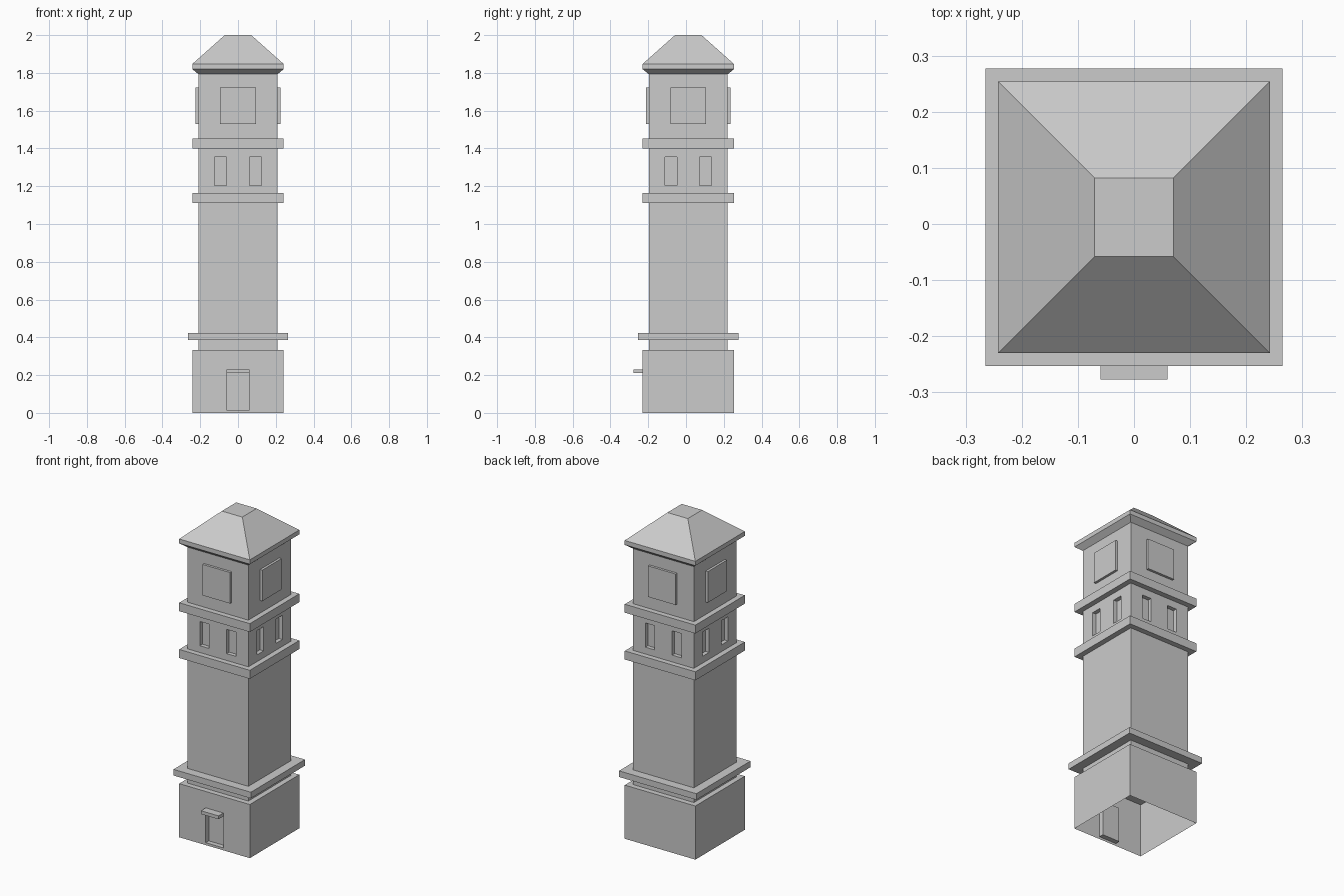
import bpy, bmesh
from math import pi
from mathutils import Matrix, Vector

if "Cube" in bpy.data.objects:
    bpy.data.objects.remove(bpy.data.objects["Cube"])

CY = 0.012      # tower axis, shifted back because the door canopy sticks out in front
BASE, SHAFT = 0.242, 0.209


def finish(name, bm):
    me = bpy.data.meshes.new(name)
    bm.to_mesh(me)
    bm.free()
    ob = bpy.data.objects.new(name, me)
    bpy.context.collection.objects.link(ob)
    return ob


def stack(name, profile):
    """Square tower part from (half width, z) rings, capped at both ends."""
    bm = bmesh.new()
    rings = [[bm.verts.new((sx * h, CY + sy * h, z))
              for sx, sy in ((-1, -1), (1, -1), (1, 1), (-1, 1))] for h, z in profile]
    for a, b in zip(rings, rings[1:]):
        for i in range(4):
            j = (i + 1) % 4
            bm.faces.new((a[i], a[j], b[j], b[i]))
    bm.faces.new(rings[0][::-1])
    bm.faces.new(rings[-1])
    return finish(name, bm)


def boxes(name, items, sides=1):
    """Boxes (x0, x1, y0, y1, z0, z1) relative to the axis, repeated round it."""
    bm = bmesh.new()
    for s in range(sides):
        rot = Matrix.Translation((0, CY, 0)) @ Matrix.Rotation(s * pi / 2, 4, 'Z')
        for x0, x1, y0, y1, z0, z1 in items:
            mid = Vector((x0 + x1, y0 + y1, z0 + z1)) / 2
            m = rot @ Matrix.Translation(mid) @ Matrix.Diagonal((x1 - x0, y1 - y0, z1 - z0, 1))
            bmesh.ops.create_cube(bm, size=1, matrix=m)
    return finish(name, bm)


def carve(ob, cutter):
    """Cut recesses, bake the result and drop the cutter."""
    mod = ob.modifiers.new("recess", 'BOOLEAN')
    mod.object, mod.operation, mod.solver = cutter, 'DIFFERENCE', 'EXACT'
    dg = bpy.context.evaluated_depsgraph_get()
    me = bpy.data.meshes.new_from_object(ob.evaluated_get(dg))
    ob.modifiers.clear()
    ob.data = me
    bpy.data.objects.remove(cutter)


# Base block with recessed doorway and open underside
base = stack("base", [(BASE, 0), (BASE, 0.332)])
carve(base, boxes("door_cutter", [(-0.06, 0.06, -0.3, -BASE + 0.03, 0.015, 0.215)]))
bm = bmesh.new()
bm.from_mesh(base.data)
bmesh.ops.delete(bm, geom=[f for f in bm.faces if all(v.co.z < 0.001 for v in f.verts)],
                 context='FACES')
bm.to_mesh(base.data)
bm.free()

# Canopy over the door
boxes("door_canopy", [(-0.06, 0.06, -0.289, -BASE + 0.03, 0.21, 0.231)])

# Shaft with recessed window pairs on every side
shaft = stack("shaft", [(SHAFT, 0.332), (SHAFT, 1.795)])
carve(shaft, boxes("window_cutter",
                   [(x - 0.032, x + 0.032, -0.3, -SHAFT + 0.025, 1.205, 1.355)
                    for x in (-0.092, 0.092)], 4))

# Ledges
for name, h, z0, z1 in (("lower_ledge", 0.265, 0.385, 0.423),
                        ("middle_ledge", BASE, 1.11, 1.163),
                        ("upper_ledge", BASE, 1.4, 1.452)):
    stack(name, [(h, z0), (h, z1)])

# Raised square panels near the top
boxes("wall_panels", [(-0.094, 0.094, -0.224, -SHAFT + 0.01, 1.53, 1.722)], 4)

# Roof with flared eaves and flat cap
stack("roof", [(SHAFT, 1.793), (BASE, 1.82), (BASE, 1.847), (0.07, 2.0)])
